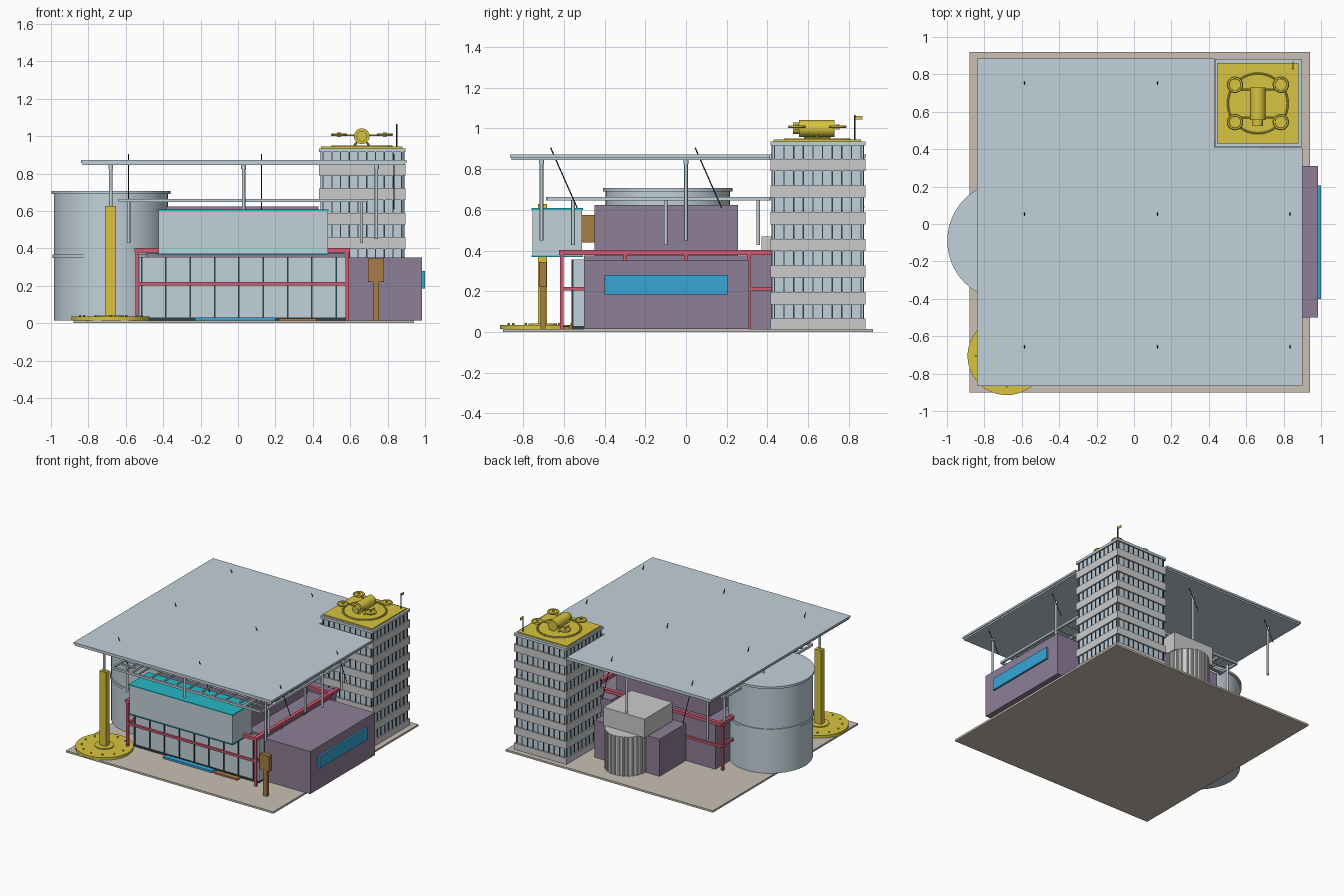
import bpy, math
from mathutils import Vector

if "Cube" in bpy.data.objects:
    bpy.data.objects.remove(bpy.data.objects["Cube"])

COL = dict(
    glass=(.54, .64, .70), purple=(.27, .21, .31), yellow=(.68, .55, .05), red=(.65, .10, .17),
    teal=(.02, .48, .55), blue=(.04, .38, .68), brown=(.39, .20, .065), beige=(.58, .53, .46),
    dark=(.03, .05, .06), grey=(.65, .65, .66))
MATS = {}
for key, c in COL.items():
    MATS[key] = bpy.data.materials.new(key)
    MATS[key].diffuse_color = (*c, 1)


def finish(ob, name, mat):
    ob.name = name
    ob.data.materials.append(MATS[mat])
    return ob


def box(name, x0, x1, y0, y1, z0, z1, mat):
    v = [(x, y, z) for z in (z0, z1) for x, y in ((x0, y0), (x1, y0), (x1, y1), (x0, y1))]
    f = [(3, 2, 1, 0), (4, 5, 6, 7)] + [(i, (i + 1) % 4, (i + 1) % 4 + 4, i + 4) for i in range(4)]
    me = bpy.data.meshes.new(name)
    me.from_pydata(v, [], f)
    ob = bpy.data.objects.new(name, me)
    bpy.context.collection.objects.link(ob)
    return finish(ob, name, mat)


def rod(name, a, b, r, mat, n=12):
    a, b = Vector(a), Vector(b)
    bpy.ops.mesh.primitive_cylinder_add(vertices=n, radius=r, depth=(b - a).length, location=(a + b) / 2)
    ob = bpy.context.object
    ob.rotation_euler = (b - a).to_track_quat('Z', 'Y').to_euler()
    bpy.ops.object.shade_smooth_by_angle(angle=math.radians(35))
    return finish(ob, name, mat)


def disc(name, x, y, z0, z1, r, mat, n=48):
    return rod(name, (x, y, z0), (x, y, z1), r, mat, n)


def ring(name, x, y, z, r, t, mat):
    bpy.ops.mesh.primitive_torus_add(location=(x, y, z), major_radius=r, minor_radius=t,
                                     major_segments=40, minor_segments=6)
    return finish(bpy.context.object, name, mat)


# Site slab
box('base', -.88, .94, -.90, .92, 0, .015, 'beige')


# Great canopy, notched round the tower
def notched(name, e, z0, z1):
    pts = [(-.84 + e, -.865 + e), (.90 - e, -.865 + e), (.90 - e, .41), (.43, .41), (.43, .885 - e), (-.84 + e, .885 - e)]
    n = len(pts)
    me = bpy.data.meshes.new(name)
    me.from_pydata([(x, y, z) for z in (z0, z1) for x, y in pts], [],
                   [tuple(range(n))[::-1], tuple(range(n, 2 * n))] +
                   [(i, (i + 1) % n, (i + 1) % n + n, i + n) for i in range(n)])
    ob = bpy.data.objects.new(name, me)
    bpy.context.collection.objects.link(ob)
    finish(ob, name, 'glass')


notched('canopy', 0, .857, .872)
notched('canopy_underside', .008, .845, .857)

# Canopy columns and slanted stays
for x in (-.68, .03, .74):
    for y in (-.71, 0, .70):
        if not (x > .5 and y > .5):
            disc('canopy_column', x, y, .45, .846, .009, 'glass', 12)
            disc('column_head', x, y, .825, .846, .013, 'glass', 12)
        rod('stay', (x + .095, y + .045, .905), (x + .095, y + .175, .61), .003, 'dark', 6)

# Tower: glass core, floor bands, mullions
box('tower_core', .445, .885, .425, .87, .015, .92, 'glass')
for i in range(7):
    z = .035 + i * .131
    box('tower_band', .434, .896, .414, .881, max(.015, z - .03), z + .03, 'grey')
box('tower_parapet', .434, .896, .414, .881, .915, .935, 'glass')
for i in range(10):
    x, y = .455 + i * .0467, .435 + i * .0472
    box('mullion_front_back', x - .003, x + .003, .42, .875, .02, .92, 'dark')
    box('mullion_sides', .44, .89, y - .003, y + .003, .02, .92, 'dark')

# Landing pad with aircraft and flag
box('pad', .445, .88, .43, .86, .935, .945, 'yellow')
cx, cy = .662, .645
ring('pad_ring', cx, cy, .946, .16, .005, 'yellow')
disc('pad_disc', cx, cy, .944, .95, .15, 'yellow')
rod('aircraft_body', (cx, .555, 1), (cx, .73, 1), .042, 'yellow', 24)
rod('aircraft_nose', (cx, .525, 1), (cx, .557, 1), .028, 'yellow', 24)
for sy in (-1, 1):
    rod('rotor_arm', (.54, cy + sy * .075, 1.005), (.785, cy + sy * .075, 1.005), .005, 'yellow', 8)
    rod('landing_skid', (cx + sy * .04, .58, .955), (cx + sy * .04, .71, .955), .005, 'yellow', 8)
    rod('skid_leg', (cx + sy * .04, cy, .95), (cx, cy, 1), .006, 'yellow', 8)
    for x in (.54, .785):
        ring('rotor_guard', x, cy + sy * .1, 1.008, .036, .008, 'yellow')
        disc('rotor', x, cy + sy * .1, 1.003, 1.012, .034, 'yellow', 24)
        disc('rotor_hub', x, cy + sy * .1, .995, 1.02, .01, 'yellow', 12)
disc('flag_pole', .85, .83, .94, 1.065, .004, 'dark', 8)
box('flag', .847, .853, .83, .868, 1.045, 1.062, 'yellow')

# Tank
disc('tank', -.68, -.09, .015, .70, .305, 'glass', 64)
disc('tank_rim', -.68, -.09, .69, .708, .318, 'glass', 64)
disc('tank_belt', -.68, -.09, .348, .368, .312, 'glass', 64)

# Round plaza with pylon and lights
disc('plaza', -.68, -.705, .015, .035, .21, 'yellow')
disc('pylon_foot', -.68, -.705, .035, .042, .07, 'yellow')
box('pylon', -.71, -.652, -.727, -.683, .035, .628, 'yellow')
for i in range(12):
    a = i * math.tau / 12
    disc('plaza_light', -.68 + .165 * math.cos(a), -.705 + .165 * math.sin(a), .035, .044, .006, 'yellow', 8)

# Main hall and linked blocks
box('main_hall', -.49, .57, -.50, .33, .015, .375, 'purple')
box('tower_link', .35, .57, .30, .44, .015, .38, 'purple')
box('upper_hall', -.385, .43, -.45, .255, .37, .625, 'purple')
box('side_annexe', .585, .985, -.50, .31, .015, .352, 'purple')
box('annexe_window', .98, 1.0, -.40, .205, .185, .28, 'blue')

# Rear wing with fluted drum
box('rear_wing', -.23, .34, .32, .66, .015, .31, 'purple')
disc('rear_drum', .055, .66, .015, .325, .158, 'grey')
for i in range(28):
    a = i * math.tau / 28
    disc('drum_flute', .055 + .155 * math.cos(a), .66 + .155 * math.sin(a), .015, .325, .01, 'grey', 8)
box('rear_box', -.14, .22, .37, .72, .32, .468, 'grey')

# Glazed front
box('front_glazing', -.53, .575, -.555, -.50, .03, .355, 'glass')
box('glazing_sill', -.53, .575, -.56, -.50, .015, .03, 'dark')
for i in range(9):
    x = -.515 + i * .13
    box('glazing_mullion', x - .004, x + .004, -.562, -.55, .03, .355, 'dark')
box('front_seat', -.23, .20, -.61, -.57, .015, .03, 'blue')
box('front_step', .22, .42, -.61, -.57, .015, .026, 'brown')

# Red frame: posts, two rail levels
for x in (-.54, .585):
    for y in (-.61, .31):
        box('red_post', x - .009, x + .009, y - .009, y + .009, .015, .385, 'red')
    for y in (-.3, 0):
        box('red_stub', x - .008, x + .008, y - .01, y + .01, .35, .385, 'red')
    y1 = .42 if x > 0 else .35
    box('red_side_rail', x - .014, x + .014, -.625, y1, .378, .402, 'red')
    box('red_mid_side_rail', x - .009, x + .009, -.615, y1, .203, .22, 'red')
for y in (-.61, .335):
    box('red_cross_rail', -.554, .60, y - .014, y + .014, .378, .402, 'red')
    box('red_mid_cross_rail', -.549, .594, y - .009, y + .009, .203, .22, 'red')

# Raised front bay and its bridge
box('front_bay', -.425, .48, -.755, -.51, .374, .602, 'glass')
for z in (.368, .600):
    box('bay_edge', -.43, .485, -.76, -.505, z, z + .008, 'teal')
box('bay_bridge', -.30, .35, -.51, -.44, .44, .575, 'brown')

# Signpost
box('sign_pole', .722, .755, -.715, -.69, .015, .23, 'brown')
box('sign_board', .695, .78, -.722, -.685, .22, .345, 'brown')

# Middle pergola: ladder ring on short posts
X0, X1, Y0, Y1, W = -.63, .685, -.68, .41, .16
Z0, Z1 = .647, .664
for d in (0, W):
    for y in (Y0 + d, Y1 - d):
        box('pergola_beam_x', X0, X1, y - .008, y + .008, Z0, Z1, 'glass')
    for x in (X0 + d, X1 - d):
        box('pergola_beam_y', x - .008, x + .008, Y0, Y1, Z0, Z1, 'glass')
for i in range(1, 12):
    x = X0 + (X1 - X0) * i / 12
    y = Y0 + (Y1 - Y0) * i / 12
    for a in (Y0, Y1 - W):
        box('pergola_rung', x - .005, x + .005, a, a + W, Z0 + .003, Z1 - .003, 'glass')
    for a in (X0, X1 - W):
        box('pergola_rung', a, a + W, y - .005, y + .005, Z0 + .003, Z1 - .003, 'glass')
for x in (-.585, .66):
    for y in (-.555, -.1, .355):
        disc('pergola_post', x, y, .428, .65, .009, 'glass', 12)

for m in bpy.data.materials:
    if m.users and not m.is_grease_pencil:
        m.use_nodes = True
        m.node_tree.nodes["Principled BSDF"].inputs["Base Color"].default_value = m.diffuse_color
